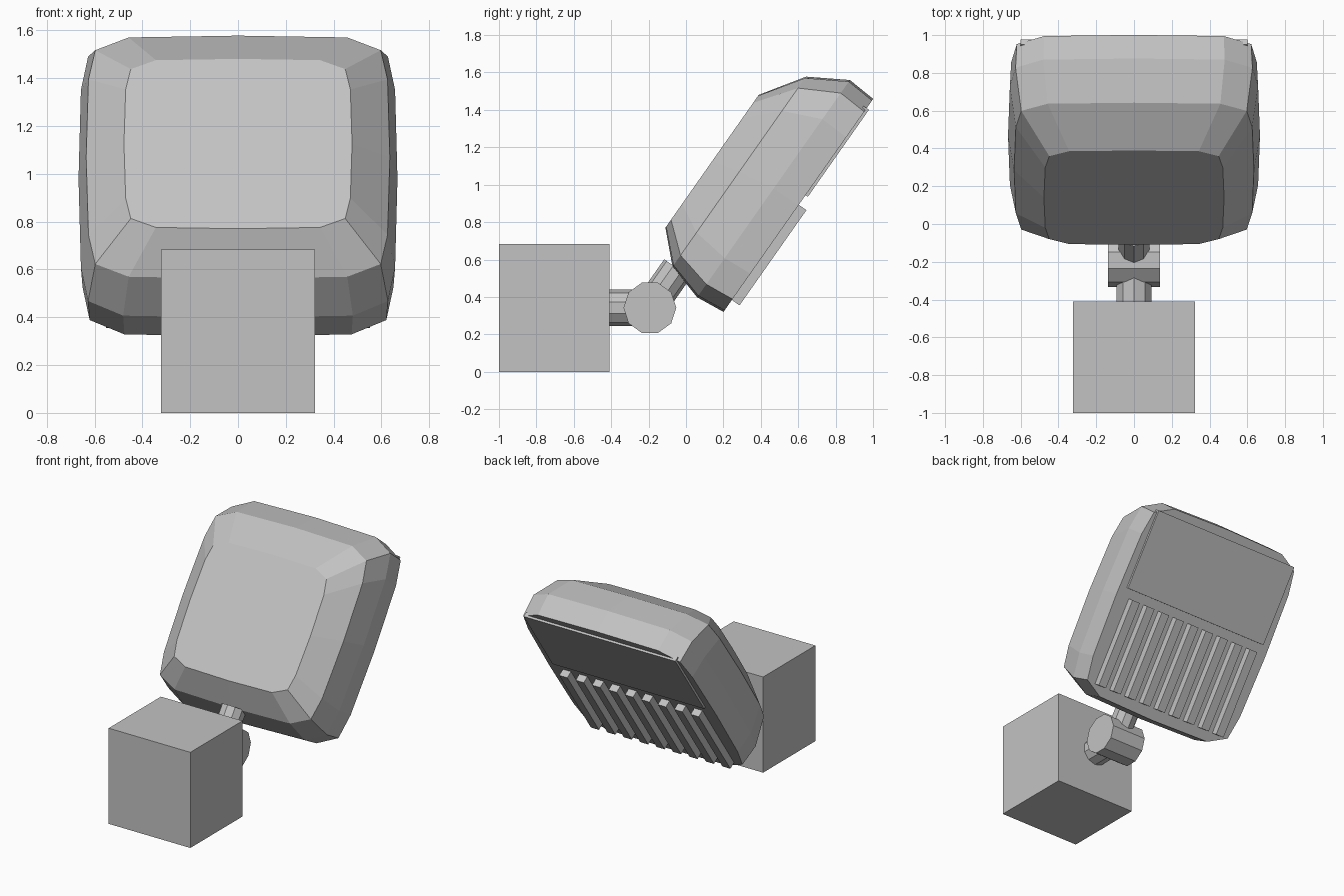
import bpy, bmesh, math
from mathutils import Matrix, Vector

if "Cube" in bpy.data.objects:
    bpy.data.objects.remove(bpy.data.objects["Cube"])

GREY = bpy.data.materials.new("grey_plastic")
GREY.diffuse_color = (0.545, 0.545, 0.545, 1)
GREY.use_nodes = True
GREY.node_tree.nodes["Principled BSDF"].inputs["Base Color"].default_value = GREY.diffuse_color

# Tilted frame of the head: local y runs up the head, local z points out of its front
TILT = Matrix.Rotation(math.radians(54.9), 4, 'X')


def loft(name, rings, matrix=Matrix()):
    """Skin a list of equal-length point rings and cap both ends."""
    bm = bmesh.new()
    loops = [[bm.verts.new(p) for p in ring] for ring in rings]
    for a, b in zip(loops, loops[1:]):
        for i in range(len(a)):
            j = (i + 1) % len(a)
            bm.faces.new((a[i], a[j], b[j], b[i]))
    bm.faces.new(loops[0])
    bm.faces.new(loops[-1])
    bmesh.ops.recalc_face_normals(bm, faces=bm.faces[:])
    mesh = bpy.data.meshes.new(name)
    bm.to_mesh(mesh)
    bm.free()
    mesh.materials.append(GREY)
    obj = bpy.data.objects.new(name, mesh)
    obj.matrix_world = matrix
    bpy.context.collection.objects.link(obj)
    return obj


def box(name, lo, hi, matrix=Matrix()):
    corners = [(lo[0], lo[1]), (hi[0], lo[1]), (hi[0], hi[1]), (lo[0], hi[1])]
    return loft(name, [[(x, y, z) for x, y in corners] for z in (lo[2], hi[2])], matrix)


def rod(name, start, end, radius, side, matrix=Matrix()):
    """Ten-sided rod with one corner pointing along side."""
    start, end, side = Vector(start), Vector(end), Vector(side)
    other = (end - start).normalized().cross(side)
    spokes = [(side * math.cos(i * math.pi / 5) + other * math.sin(i * math.pi / 5)) * radius
              for i in range(10)]
    return loft(name, [[p + s for s in spokes] for p in (start, end)], matrix)


# Softly bulging rounded-rectangle outline, one quadrant mirrored to four
quad = [(1, 0), (0.985, 0.64), (0.94, 0.88), (0.72, 0.985), (0, 1)]
half = quad + [(-x, y) for x, y in reversed(quad[:-1])]
outline = half + [(x, -y) for x, y in reversed(half[1:-1])]


def head_ring(half_width, low, high, depth):
    mid, h = (low + high) / 2, (high - low) / 2
    return [(x * half_width, mid + y * h, depth) for x, y in outline]


# Head shell, front to back
loft("head_shell", [head_ring(0.477, 0.567, 1.435, 0.533),
                    head_ring(0.635, 0.418, 1.66, 0.382),
                    head_ring(0.667, 0.36, 1.78, 0.18),
                    head_ring(0.66, 0.377, 1.769, 0.02)], TILT)

# Flat panel and cooling ribs on the back of the head
box("back_panel", (-0.6, 1.14, 0.005), (0.6, 1.708, 0.04), TILT)
for i in range(9):
    x = (i - 4) * 0.13
    box(f"back_rib_{i + 1}", (x - 0.032, 0.455, -0.03), (x + 0.032, 1.077, 0.04), TILT)

# Mounting block
box("mount_block", (-0.323, -1, 0), (0.323, -0.41, 0.684))

# Swivel joint: stub from the block, knuckle across, neck up to the head
rod("joint_stub", (0, -0.42, 0.343), (0, -0.193, 0.343), 0.098, (0, 0, 1))
rod("joint_knuckle", (-0.138, -0.193, 0.342), (0.138, -0.193, 0.342), 0.141, (0, 1, 0))
rod("joint_neck", (0, 0.169, 0.355), (0, 0.425, 0.355), 0.086, (0, 0, 1), TILT)
